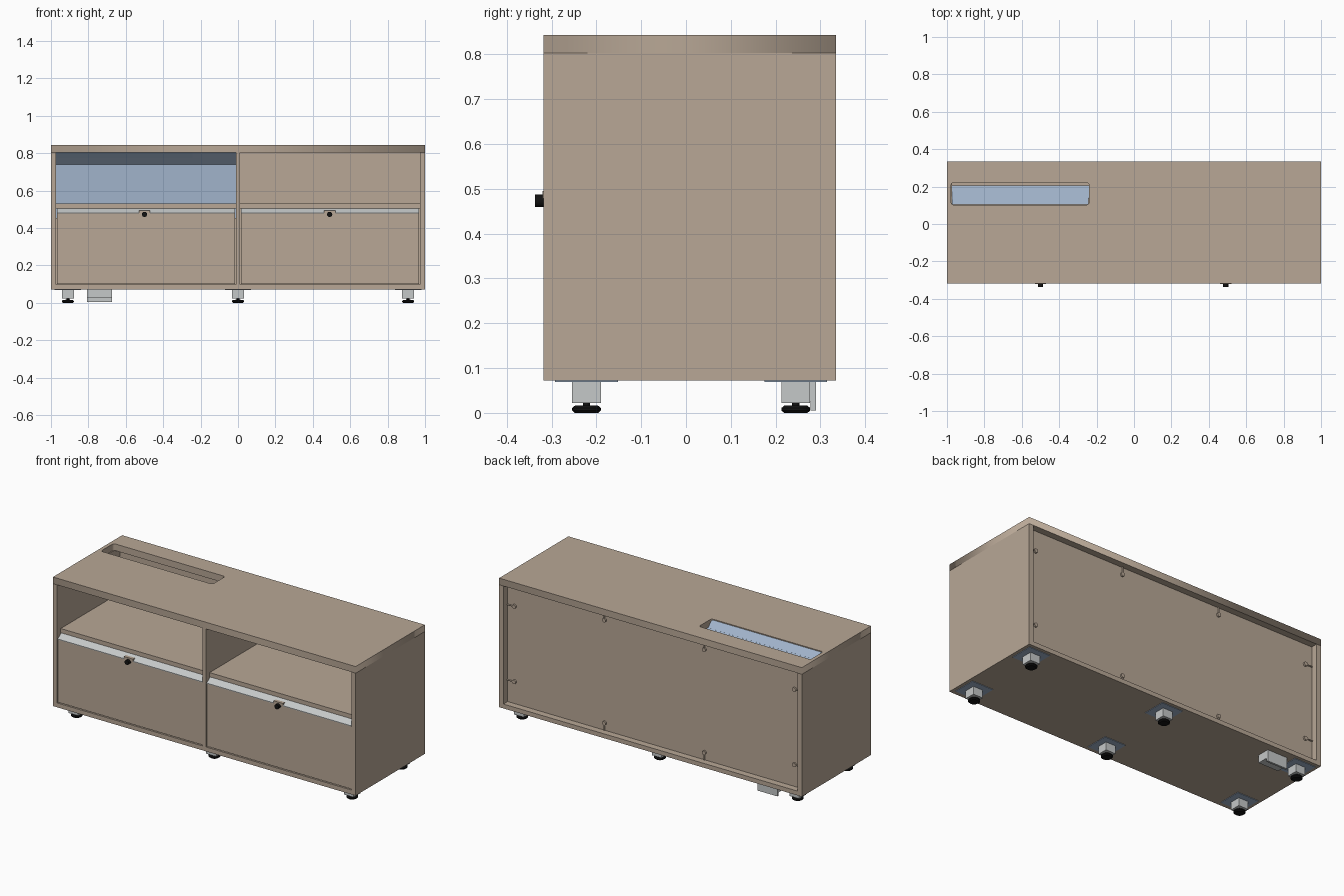
import bpy, bmesh, math
from mathutils import Matrix, Vector

if "Cube" in bpy.data.objects:
    bpy.data.objects.remove(bpy.data.objects["Cube"])


def mat(name, rgb):
    m = bpy.data.materials.new(name)
    m.diffuse_color = (*rgb, 1)
    m.use_nodes = True
    m.node_tree.nodes["Principled BSDF"].inputs["Base Color"].default_value = m.diffuse_color
    return m


WOOD = mat("beige_wood", (0.479, 0.387, 0.304))
BLUE = mat("blue_sheet_metal", (0.356, 0.456, 0.597))
GREY = mat("light_grey_metal", (0.56, 0.58, 0.58))
BLACK = mat("black_plastic", (0.006, 0.006, 0.006))


def finish(name, bm, m):
    bmesh.ops.recalc_face_normals(bm, faces=bm.faces)
    me = bpy.data.meshes.new(name)
    bm.to_mesh(me)
    bm.free()
    me.materials.append(m)
    ob = bpy.data.objects.new(name, me)
    bpy.context.collection.objects.link(ob)
    return ob


def box(name, x0, x1, y0, y1, z0, z1, m):
    bm = bmesh.new()
    bmesh.ops.create_cube(bm, size=1)
    for v in bm.verts:
        v.co = ((x0 + x1) / 2 + v.co.x * (x1 - x0),
                (y0 + y1) / 2 + v.co.y * (y1 - y0),
                (z0 + z1) / 2 + v.co.z * (z1 - z0))
    return finish(name, bm, m)


def prism(name, yz, x0, x1, m):
    """Extrude a (y, z) profile along x."""
    bm = bmesh.new()
    f = bm.faces.new([bm.verts.new((x0, y, z)) for y, z in yz])
    r = bmesh.ops.extrude_face_region(bm, geom=[f])
    bmesh.ops.translate(bm, vec=(x1 - x0, 0, 0),
                        verts=[g for g in r["geom"] if isinstance(g, bmesh.types.BMVert)])
    return finish(name, bm, m)


def rod(name, a, b, r, m, seg=20):
    """Cylinder between two points."""
    a, b = Vector(a), Vector(b)
    d = b - a
    bm = bmesh.new()
    bmesh.ops.create_cone(bm, cap_ends=True, segments=seg, radius1=r, radius2=r, depth=d.length)
    bm.transform(Matrix.Translation((a + b) / 2) @ d.to_track_quat('Z', 'Y').to_matrix().to_4x4())
    return finish(name, bm, m)


def smooth(ob):
    bpy.ops.object.select_all(action='DESELECT')
    ob.select_set(True)
    bpy.context.view_layer.objects.active = ob
    bpy.ops.object.shade_smooth_by_angle(angle=math.radians(35))


def outline(x0, x1, y0, y1, r):
    """Rectangle, with rounded corners when r > 0."""
    if r == 0:
        return [(x0, y0), (x1, y0), (x1, y1), (x0, y1)]
    pts = []
    for k, (cx, cy) in enumerate([(x1 - r, y1 - r), (x0 + r, y1 - r), (x0 + r, y0 + r), (x1 - r, y0 + r)]):
        for i in range(6):
            t = (k + i / 5) * math.pi / 2
            pts.append((cx + r * math.cos(t), cy + r * math.sin(t)))
    return pts


FRONT, BACK = -0.318, 0.335
PANEL = 0.295          # outer face of the back panel
LOW, HIGH = 0.098, 0.803

# Top board with the rounded cable slot
cu = bpy.data.curves.new("top_outline", 'CURVE')
cu.dimensions = '2D'
cu.fill_mode = 'BOTH'
cu.extrude = 0.02
for pts in (outline(-1, 1, FRONT, BACK, 0), outline(-0.978, -0.24, 0.102, 0.222, 0.015)):
    sp = cu.splines.new('POLY')
    sp.points.add(len(pts) - 1)
    for p, (x, y) in zip(sp.points, pts):
        p.co = (x, y, 0, 1)
    sp.use_cyclic_u = True
tmp = bpy.data.objects.new("top_outline", cu)
bpy.context.collection.objects.link(tmp)
bpy.context.view_layer.update()
dg = bpy.context.evaluated_depsgraph_get()
me = bpy.data.meshes.new_from_object(tmp.evaluated_get(dg))
bpy.data.objects.remove(tmp)
bm = bmesh.new()
bm.from_mesh(me)
bmesh.ops.remove_doubles(bm, verts=bm.verts, dist=1e-5)
bmesh.ops.translate(bm, vec=(0, 0, 0.823), verts=bm.verts)
finish("top_board", bm, WOOD)

# Carcass
box("bottom_board", -1, 1, FRONT, BACK, 0.072, LOW, WOOD)
box("left_side", -1, -0.972, FRONT, BACK, LOW, HIGH, WOOD)
box("right_side", 0.972, 1, FRONT, BACK, LOW, HIGH, WOOD)
box("middle_divider", -0.012, 0.012, FRONT, PANEL - 0.02, LOW, HIGH, WOOD)
box("back_panel", -0.972, 0.972, PANEL - 0.02, PANEL, LOW, HIGH, WOOD)

# Shelves, doors, sloped grip strips and locks
for side, x0, x1, xl, yb in (("left", -0.972, -0.012, -0.5, 0.2),
                             ("right", 0.012, 0.972, 0.49, PANEL - 0.02)):
    box(side + "_shelf", x0, x1, -0.285, yb, 0.505, 0.53, WOOD)
    box(side + "_door", x0 + 0.003, x1 - 0.003, -0.314, -0.29, 0.102, 0.477, WOOD)
    prism(side + "_grip_strip", [(-0.318, 0.477), (-0.318, 0.481), (-0.282, 0.505), (-0.282, 0.477)],
          x0 + 0.003, x1 - 0.003, GREY)
    box(side + "_lock_plate", xl - 0.03, xl + 0.03, -0.32, -0.3, 0.478, 0.495, WOOD)
    smooth(rod(side + "_lock", (xl, -0.337, 0.473), (xl, -0.31, 0.473), 0.014, BLACK, 24))

# Cable duct in the left bay: sloped chute below the slot and upright sheet
t = 0.003
prism("cable_chute", [(0.103, 0.838), (0.205, 0.74), (0.205, 0.74 - t), (0.103, 0.838 - t)],
      -0.972, -0.243, BLUE)
prism("cable_duct_sheet", [(0.14, HIGH), (0.205, 0.74), (0.205, 0.45), (0.202, 0.45), (0.202, 0.739), (0.137, HIGH)],
      -0.972, -0.012, BLUE)

# Back panel fasteners: a cam disc and a pin pointing to the nearest board
spots = [(sx * 0.925, z, sx, 0) for sx in (-1, 1) for z in (0.23, 0.68)]
spots += [(x, z, 0, s) for x in (-0.33, 0.33) for z, s in ((0.143, -1), (0.758, 1))]
for i, (x, z, dx, dz) in enumerate(spots):
    smooth(rod(f"fastener_{i}", (x, PANEL - 0.002, z), (x, PANEL + 0.01, z), 0.012, WOOD, 16))
    rod(f"fastener_pin_{i}", (x, PANEL + 0.005, z),
        (x + dx * 0.046, PANEL + 0.005, z + dz * 0.044), 0.004, WOOD, 8)

# Feet: blue plate, grey block, black leveller
for x in (-0.91, 0, 0.91):
    for y in (-0.222, 0.245):
        box("foot_plate", x - 0.07, x + 0.07, y - 0.07, y + 0.07, 0.069, 0.0725, BLUE)
        box("foot_block", x - 0.032, x + 0.032, y - 0.032, y + 0.032, 0.022, 0.07, GREY)
        smooth(rod("foot_stem", (x, y, 0.012), (x, y, 0.023), 0.008, BLACK, 12))
        bm = bmesh.new()
        profile = [(0, 0), (0.026, 0), (0.032, 0.005), (0.032, 0.011), (0.026, 0.016), (0, 0.017)]
        vs = [bm.verts.new((r, 0, z)) for r, z in profile]
        es = [bm.edges.new(p) for p in zip(vs, vs[1:])]
        bmesh.ops.spin(bm, geom=vs + es, axis=(0, 0, 1), cent=(0, 0, 0), steps=24, angle=2 * math.pi)
        bmesh.ops.remove_doubles(bm, verts=bm.verts, dist=1e-5)
        bmesh.ops.translate(bm, vec=(x, y, 0), verts=bm.verts)
        smooth(finish("foot_leveller", bm, BLACK))

# Cable box under the rear left corner
box("cable_box", -0.807, -0.674, 0.215, 0.28, 0.025, 0.072, GREY)
box("cable_box_plate", -0.807, -0.674, 0.278, 0.29, 0.005, 0.072, GREY)
